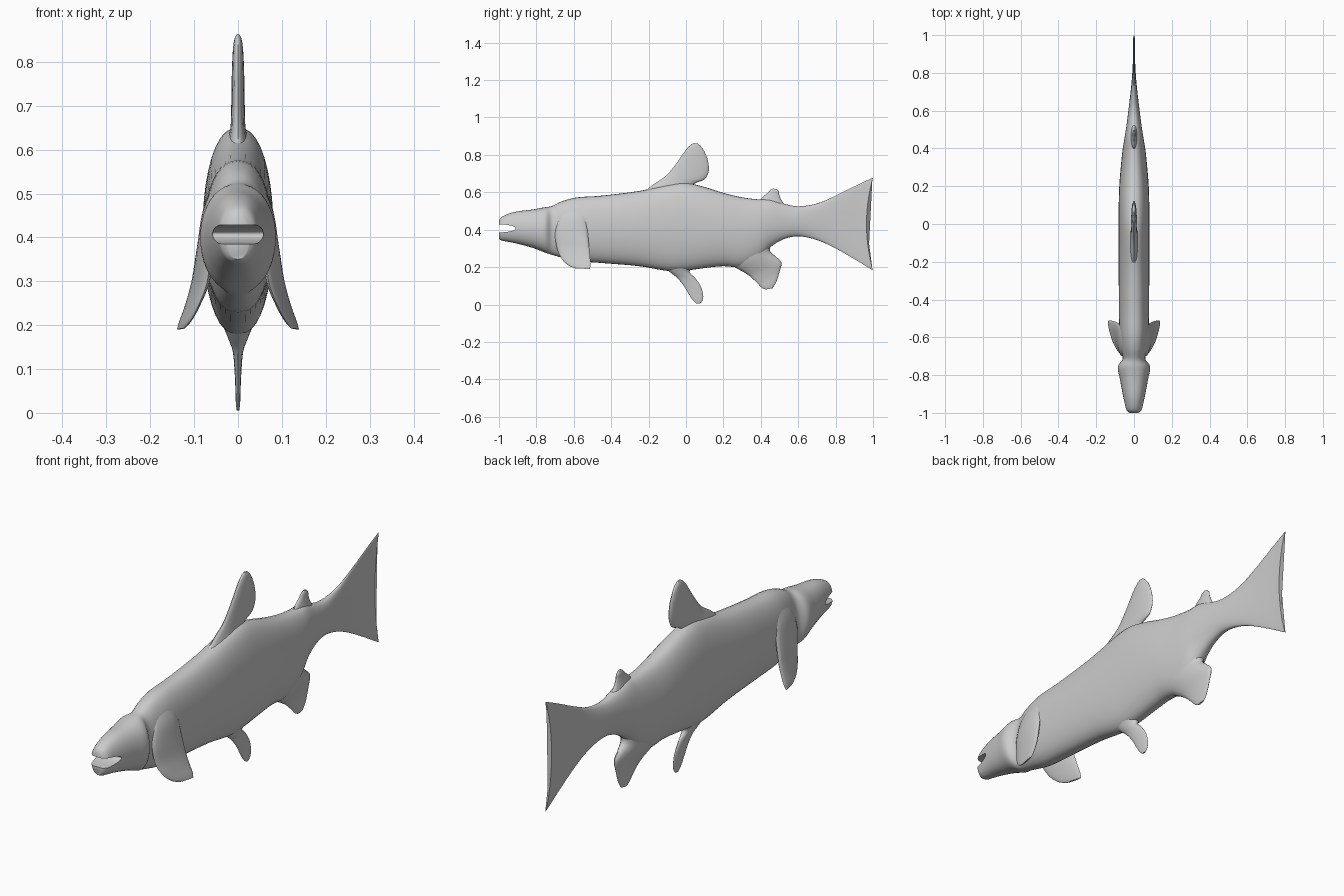
import bpy, bmesh, math
from mathutils import Vector

if "Cube" in bpy.data.objects:
    bpy.data.objects.remove(bpy.data.objects["Cube"])


def spline(keys, steps):
    """Catmull-Rom interpolation through lists of numbers."""
    out = []
    n = len(keys)
    for i in range(n - 1):
        p = [keys[max(0, min(n - 1, i + k))] for k in (-1, 0, 1, 2)]
        for s in range(steps):
            t = s / steps
            out.append([0.5 * (2 * b + (c - a) * t + (2 * a - 5 * b + 4 * c - d) * t * t
                               + (3 * b - a - 3 * c + d) * t ** 3) for a, b, c, d in zip(*p)])
    out.append(list(keys[-1]))
    return out


def loft(name, sections, sides=28, steps=4, power=1.0):
    """Skin oval sections. Each section: x1,y1,z1, x2,y2,z2, half thickness along x."""
    bm = bmesh.new()
    rings = []
    for s in spline(sections, steps):
        a, b, t = Vector(s[:3]), Vector(s[3:6]), max(s[6], 0.002)
        ring = []
        for k in range(sides):
            ang = 2 * math.pi * k / sides
            sn = math.sin(ang)
            off = math.copysign(abs(sn) ** power, sn) * t
            ring.append(bm.verts.new((a + b) / 2 + (a - b) / 2 * math.cos(ang) + Vector((off, 0, 0))))
        rings.append(ring)
    for r, q in zip(rings, rings[1:]):
        for k in range(sides):
            j = (k + 1) % sides
            bm.faces.new((r[k], r[j], q[j], q[k]))
    bm.faces.new(rings[0])
    bm.faces.new(rings[-1])
    bmesh.ops.recalc_face_normals(bm, faces=bm.faces)
    me = bpy.data.meshes.new(name)
    bm.to_mesh(me)
    bm.free()
    ob = bpy.data.objects.new(name, me)
    bpy.context.collection.objects.link(ob)
    return ob


def smooth(ob):
    bpy.ops.object.select_all(action='DESELECT')
    bpy.context.view_layer.objects.active = ob
    ob.select_set(True)
    bpy.ops.object.shade_smooth_by_angle(angle=math.radians(50))


def fin(name, rows):
    """Central fin: rows of front y,z, back y,z, half thickness."""
    ob = loft(name, [(0, a, b, 0, c, d, t) for a, b, c, d, t in rows], sides=20)
    smooth(ob)
    return ob


# Body with tail: y, top z, bottom z, half width
body_rows = [
    (-1.0, .45, .35, .025), (-.985, .468, .342, .042), (-.95, .485, .335, .05),
    (-.9, .498, .325, .06), (-.82, .508, .303, .075), (-.755, .52, .278, .086),
    (-.715, .527, .265, .06), (-.66, .553, .25, .068), (-.58, .573, .232, .078),
    (-.45, .582, .222, .08), (-.25, .607, .205, .081), (-.1, .64, .18, .081),
    (0, .65, .182, .081), (.1, .628, .195, .081), (.2, .597, .205, .078),
    (.3, .573, .2, .07), (.39, .562, .24, .061), (.45, .562, .305, .051),
    (.52, .54, .348, .04), (.6, .525, .365, .03), (.7, .54, .345, .018),
    (.8, .582, .3, .009), (.9, .637, .237, .005), (.965, .678, .183, .006),
]
body = loft("body", [(0, y, t, 0, y, b, w) for y, t, b, w in body_rows], sides=40, power=.85)

# Hollow the trailing edge of the tail
for v in body.data.vertices:
    f = max(0, (v.co.y - .75) / .215)
    v.co.y += .035 * f * f * ((v.co.z - .43) / .25) ** 2

# Mouth opening
bpy.ops.mesh.primitive_cylinder_add(vertices=32, radius=1, depth=.4,
                                    location=(0, -1.01, .407), rotation=(0, math.pi / 2, 0))
cutter = bpy.context.object
cutter.name = "mouth_cutter"
cutter.scale = (.022, .1, 1)
cutter.hide_render = True
mod = body.modifiers.new("mouth", 'BOOLEAN')
mod.operation = 'DIFFERENCE'
mod.solver = 'EXACT'
mod.object = cutter
bpy.context.view_layer.objects.active = body
bpy.ops.object.modifier_apply(modifier="mouth")
bpy.data.objects.remove(cutter)
smooth(body)

# Fins on the centre line
fin("dorsal_fin", [
    (-.24, .59, .02, .6, .03), (-.17, .645, .045, .645, .018), (-.11, .685, .1, .67, .016),
    (-.07, .73, .122, .715, .015), (-.03, .785, .117, .77, .014), (0, .828, .1, .815, .012),
    (.025, .853, .082, .843, .009), (.042, .863, .064, .86, .004)])
fin("adipose_fin", [
    (.38, .54, .53, .53, .02), (.41, .575, .51, .558, .014), (.435, .595, .499, .585, .01),
    (.448, .61, .496, .605, .008), (.463, .62, .483, .618, .004)])
fin("anal_fin", [
    (.2, .24, .45, .32, .05), (.26, .2, .45, .285, .042), (.31, .172, .478, .258, .03),
    (.345, .148, .51, .225, .018), (.38, .115, .5, .175, .01), (.405, .09, .482, .118, .007),
    (.425, .08, .462, .087, .004)])
fin("pelvic_fin", [
    (-.12, .2, .03, .2, .035), (-.075, .165, .02, .172, .022), (-.045, .14, .05, .14, .012),
    (-.012, .1, .08, .095, .008), (.012, .06, .092, .05, .006), (.035, .025, .088, .022, .005),
    (.055, .006, .075, .005, .003)])

# Paired fins sweeping down from behind the gills
for side, label in ((-1, "right"), (1, "left")):
    rows = [(.03, -.65, .53, .045, -.55, .53, .012), (.054, -.68, .46, .068, -.535, .46, .018),
            (.062, -.7, .38, .083, -.525, .38, .018), (.07, -.69, .3, .1, -.517, .3, .015),
            (.09, -.665, .245, .117, -.512, .245, .011), (.108, -.63, .21, .131, -.51, .21, .008),
            (.122, -.59, .193, .138, -.515, .19, .004)]
    smooth(loft(label + "_pectoral_fin",
                [(side * r[0], *r[1:3], side * r[3], *r[4:]) for r in rows], sides=20))
